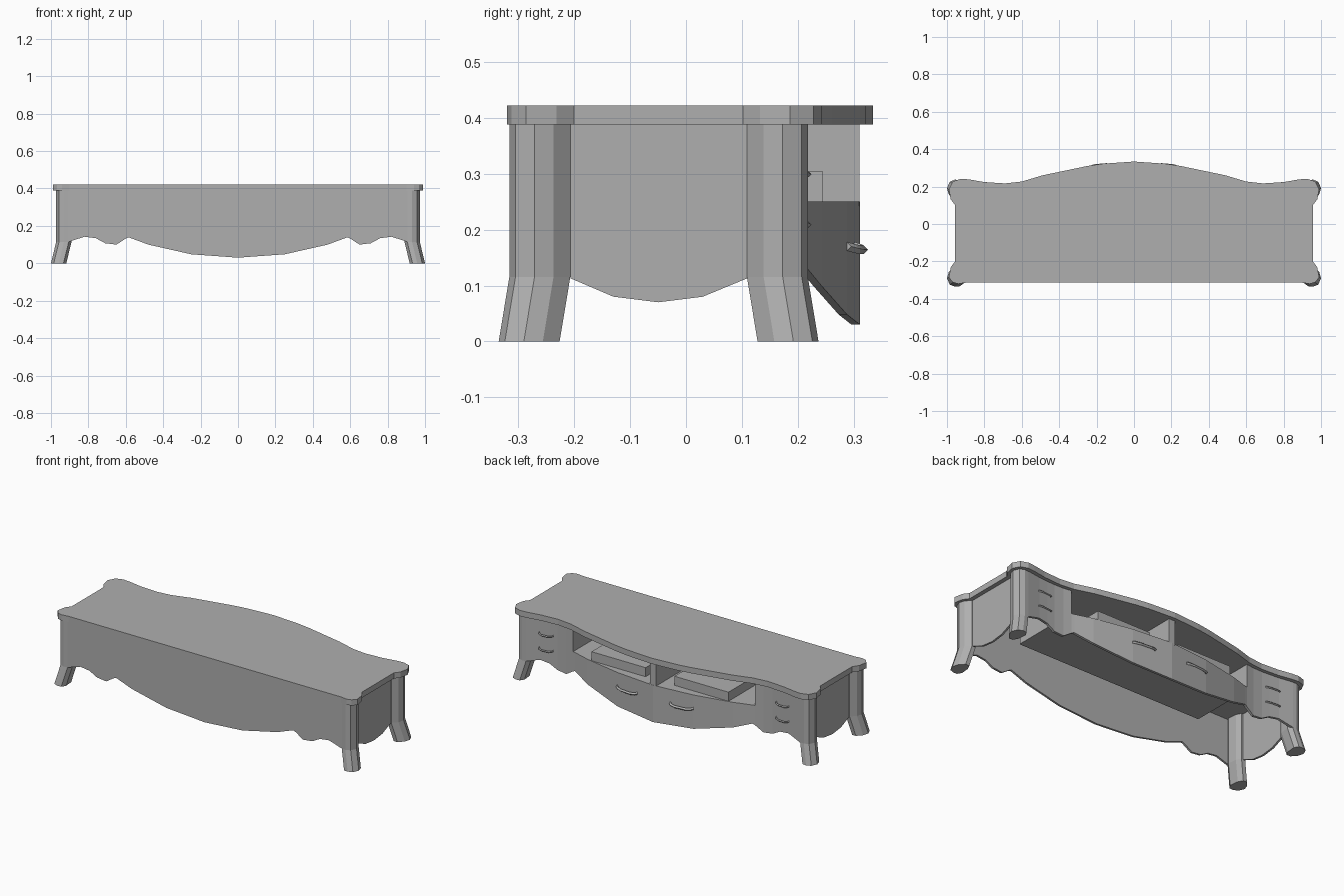
import bpy, bmesh

cube = bpy.data.objects.get("Cube")
if cube:
    bpy.data.objects.remove(cube, do_unlink=True)

grey = bpy.data.materials.new("plain grey")
grey.use_nodes = True
GREY = (0.43, 0.43, 0.43, 1)
grey.diffuse_color = GREY
grey.node_tree.nodes["Principled BSDF"].inputs["Base Color"].default_value = GREY

TOP, SHELF, KINK = 0.388, 0.25, 0.115


def finish(name, bm):
    bmesh.ops.recalc_face_normals(bm, faces=bm.faces)
    mesh = bpy.data.meshes.new(name)
    bm.to_mesh(mesh)
    bm.free()
    mesh.materials.append(grey)
    obj = bpy.data.objects.new(name, mesh)
    bpy.context.collection.objects.link(obj)
    return obj


def loft(name, rings):
    """Skin a stack of matching closed rings and cap both ends."""
    bm = bmesh.new()
    rows = [[bm.verts.new(p) for p in ring] for ring in rings]
    n = len(rows[0])
    for a, b in zip(rows, rows[1:]):
        for i in range(n):
            j = (i + 1) % n
            bm.faces.new((a[i], a[j], b[j], b[i]))
    bm.faces.new(rows[0])
    bm.faces.new(rows[-1])
    return finish(name, bm)


def prism(name, outline, z0, z1):
    return loft(name, [[(x, y, z) for x, y in outline] for z in (z0, z1)])


def box(name, x0, x1, y0, y1, z0, z1):
    return prism(name, [(x0, y0), (x1, y0), (x1, y1), (x0, y1)], z0, z1)


def panel(name, columns, dx, dy):
    """Upright panel: columns of (x, y, bottom, top), thickened by dx, dy."""
    return loft(name, [[(x, y, lo), (x, y, hi), (x + dx, y + dy, hi), (x + dx, y + dy, lo)]
                       for x, y, lo, hi in columns])


def mirrored(half):
    """Complete a half outline across the centre line."""
    return [(-p[0], *p[1:]) for p in reversed(half) if p[0] > 0] + half


# Table top with bowed edge and rounded corners
top_half = [(0, .334), (.17, .322), (.25, .31), (.49, .26), (.6, .227), (.69, .217),
            (.8, .224), (.88, .238), (.925, .242), (.968, .228), (.99, .186),
            (.98, .132), (.957, .102), (.957, -.2), (.98, -.232), (.99, -.286),
            (.968, -.312), (.94, -.32), (.9, -.314)]
prism("table_top", mirrored(top_half), TOP, 0.422)

# Bowed facade: x, depth, scalloped lower edge
apron = [(0, .311, .03), (.25, .288, .048), (.48, .242, .1), (.585, .21, .139),
         (.6, .206, .132), (.65, .199, .1), (.71, .197, .107), (.76, .2, .134),
         (.82, .205, .142), (.905, .218, KINK)]


def facade_y(x):
    x = abs(x)
    for (a, ya, _), (b, yb, _) in zip(apron, apron[1:]):
        if x <= b:
            return ya + (yb - ya) * (x - a) / (b - a)
    return apron[-1][1]


full = mirrored(apron)
panel("drawer_front", [(x, y, z, SHELF) for x, y, z in full if abs(x) <= .6], 0, -.015)
for side, label in ((1, "left"), (-1, "right")):
    cols = [(side * x, y, z, TOP) for x, y, z in apron if x >= .6]
    panel(label + "_cabinet_front", cols, 0, -.015)

# Flat panel on the opposite long side
panel("long_panel", [(x, -.314, z, TOP) for x, _, z in full], 0, .012)

# Foot and leg section, mirrored to four corners
MID = -.049
section = [(.935, -.207), (.962, -.237), (.972, -.271), (.957, -.305), (.93, -.316),
           (.905, -.314), (.89, -.29), (.895, -.235), (.91, -.207)]
side_edge = [(-.207, .113), (-.13, .08), (-.05, .07), (.03, .08), (.11, .113)]
for sx, lr in ((1, "left"), (-1, "right")):
    for sy, fb in ((1, "front"), (-1, "back")):
        def ring(z, out_x, out_y):
            return [(sx * (x + out_x), MID + sy * (y - out_y - MID), z) for x, y in section]
        loft(f"{fb}_{lr}_leg", [ring(0, .028, .019), ring(KINK, 0, 0), ring(TOP, 0, 0)])

    # Side panel with curved lower edge
    panel(lr + "_side_panel", [(sx * .932, y, z, TOP) for y, z in side_edge], -sx * .012, 0)

    # Shelf, partition and media box of each open bay
    shelf = [(sx * x, y - .012) for x, y, _ in apron if .02 < x <= .6]
    shelf = [(sx * .008, facade_y(.008) - .012)] + shelf
    shelf += [(sx * .6, -.195), (sx * .008, -.195)]
    prism(lr + "_shelf", shelf, SHELF - .008, SHELF)
    box(lr + "_partition", sx * .6, sx * .612, -.195, .203, SHELF - .008, TOP)
    box(lr + "_media_box", sx * .095, sx * .452, 0, .245, SHELF, .304)

box("centre_divider", -.02, .02, -.195, .31, SHELF - .008, TOP)
box("bay_back", -.61, .61, -.205, -.195, SHELF - .008, TOP)


# Drooping bar handles that follow the facade
def handle(name, cx, cz, half, reach, radius):
    profile = [(-1, -.005), (-.85, .6), (-.45, 1), (.45, 1), (.85, .6), (1, -.005)]
    rings = []
    for t, out in profile:
        x = cx + t * half
        y = facade_y(x) + out * reach
        z = cz - .006 * out
        rings.append([(x - radius * t * .3, y - radius, z), (x, y, z + radius),
                      (x + radius * t * .3, y + radius, z), (x, y, z - radius)])
    loft(name, rings)


for sx, lr in ((1, "left"), (-1, "right")):
    handle(lr + "_drawer_handle", sx * .18, .17, .072, .02, .008)
    for z, level in ((.305, "upper"), (.215, "lower")):
        handle(f"{lr}_{level}_handle", sx * .78, z, .045, .016, .005)
